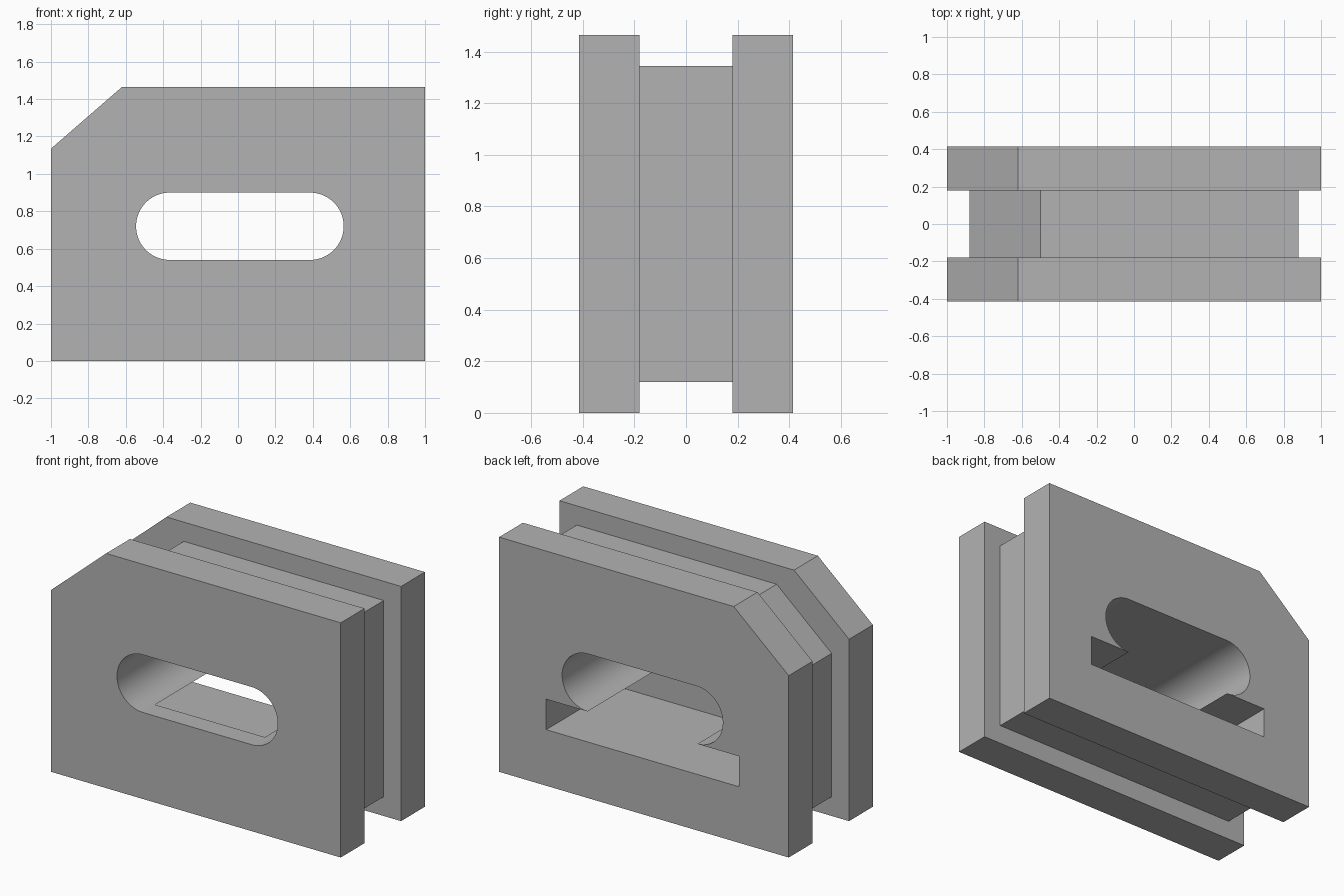
import bpy, bmesh
from math import sin, cos, pi, radians

cube = bpy.data.objects.get("Cube")
if cube:
    bpy.data.objects.remove(cube, do_unlink=True)

HALF_DEPTH, CORE_HALF, INSET = 0.415, 0.18, 0.12
HEIGHT, CHAMFER_X, CHAMFER_Z = 1.465, 0.38, 0.33

grey = bpy.data.materials.new("plain_grey")
grey.use_nodes = True
grey.diffuse_color = (0.45, 0.45, 0.45, 1)
grey.node_tree.nodes["Principled BSDF"].inputs["Base Color"].default_value = grey.diffuse_color


def prism(name, outline, y0, y1):
    """Extrude an outline of (x, z) points from y0 to y1."""
    bm = bmesh.new()
    face = bm.faces.new([bm.verts.new((x, y0, z)) for x, z in outline])
    grown = bmesh.ops.extrude_face_region(bm, geom=[face])
    moved = [v for v in grown["geom"] if isinstance(v, bmesh.types.BMVert)]
    bmesh.ops.translate(bm, verts=moved, vec=(0, y1 - y0, 0))
    bmesh.ops.recalc_face_normals(bm, faces=bm.faces)
    mesh = bpy.data.meshes.new(name)
    bm.to_mesh(mesh)
    bm.free()
    mesh.materials.append(grey)
    obj = bpy.data.objects.new(name, mesh)
    bpy.context.collection.objects.link(obj)
    return obj


def block_outline(inset):
    """Rectangle with one chamfered upper corner."""
    side, low, top = 1 - inset, inset, HEIGHT - inset
    return [(-side, low), (side, low), (side, top),
            (-side + CHAMFER_X, top), (-side, top - CHAMFER_Z)]


def slot_outline(cx, cz, half_flat, radius, steps=32):
    """Straight slot with rounded ends."""
    points = []
    for sign in (1, -1):
        for i in range(steps + 1):
            a = -pi / 2 + pi * i / steps
            points.append((cx + sign * (half_flat + radius * cos(a)),
                           cz + sign * radius * sin(a)))
    return points


def combine(target, tool, operation):
    tool.hide_render = True
    mod = target.modifiers.new(operation.lower(), "BOOLEAN")
    mod.operation, mod.solver, mod.object = operation, "EXACT", tool
    bpy.context.view_layer.objects.active = target
    bpy.ops.object.modifier_apply(modifier=mod.name)
    bpy.data.objects.remove(tool, do_unlink=True)


# Recessed core joined to the two outer plates
body = prism("grooved_block", block_outline(INSET), -0.3, 0.3)
for sign, name in ((-1, "front_plate"), (1, "back_plate")):
    plate = prism(name, block_outline(0), sign * CORE_HALF, sign * HALF_DEPTH)
    combine(body, plate, "UNION")

# Rounded slot right through the block
slot = prism("slot_cutter", slot_outline(0.01, 0.72, 0.375, 0.18), -0.6, 0.6)
combine(body, slot, "DIFFERENCE")

# Wide rectangular channel below it, open at the back only
channel = prism("channel_cutter",
                [(-0.655, 0.35), (0.675, 0.35), (0.675, 0.5402), (-0.655, 0.5402)],
                -0.29, 0.6)
combine(body, channel, "DIFFERENCE")

bpy.ops.object.select_all(action="DESELECT")
body.select_set(True)
bpy.context.view_layer.objects.active = body
bpy.ops.object.shade_smooth_by_angle(angle=radians(30))
